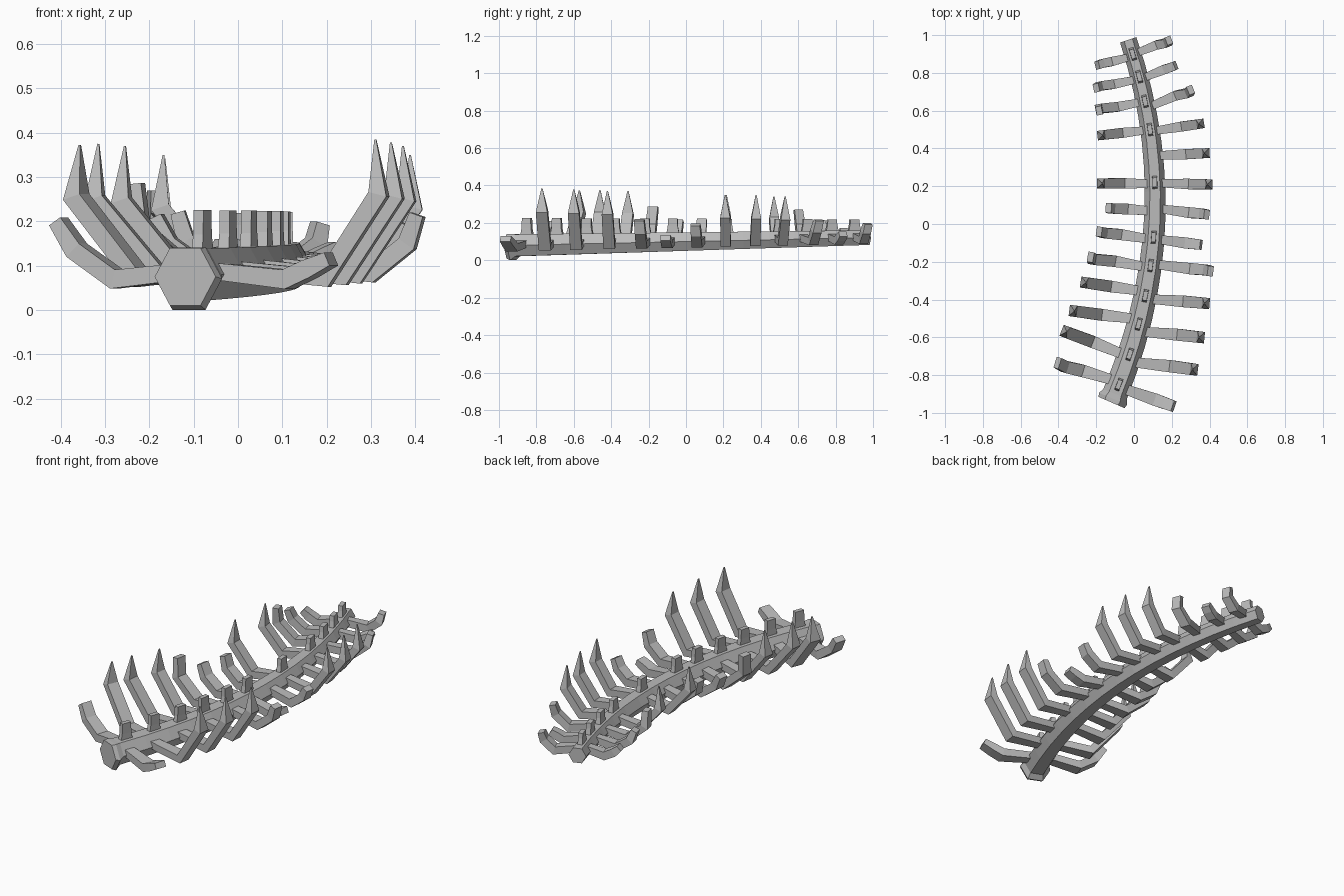
import bpy
import bmesh
from mathutils import Vector

cube = bpy.data.objects.get("Cube")
if cube:
    bpy.data.objects.remove(cube, do_unlink=True)

bone = bpy.data.materials.new("grey_bone")
bone.use_nodes = True
bone.diffuse_color = (0.5, 0.5, 0.5, 1)
bone.node_tree.nodes["Principled BSDF"].inputs["Base Color"].default_value = (0.5, 0.5, 0.5, 1)

UP = Vector((0, 0, 1))


def spine_point(y):
    """Centre of the curved, gently rising backbone."""
    return Vector((0.112 - 0.2 * (y - 0.13) ** 2, y, 0.1 + 0.022 * y))


def spine_radius(y):
    return 0.057 - 0.012 * y


def spine_side(y):
    """Level direction across the backbone, towards +x."""
    return Vector((1, 0.4 * (y - 0.13), 0)).normalized()


def loft(name, rings):
    """Flat-faced skin over a list of equal-length point rings, capped at both ends."""
    bm = bmesh.new()
    loops = [[bm.verts.new(p) for p in ring] for ring in rings]
    n = len(loops[0])
    for a, b in zip(loops, loops[1:]):
        for i in range(n):
            j = (i + 1) % n
            bm.faces.new((a[i], a[j], b[j], b[i]))
    bm.faces.new(loops[0][::-1])
    bm.faces.new(loops[-1])
    bmesh.ops.recalc_face_normals(bm, faces=bm.faces[:])
    mesh = bpy.data.meshes.new(name)
    bm.to_mesh(mesh)
    bm.free()
    mesh.materials.append(bone)
    obj = bpy.data.objects.new(name, mesh)
    bpy.context.collection.objects.link(obj)


def box_ring(centre, u, v, half_u, half_v):
    return [centre + u * half_u * a + v * half_v * b
            for a, b in ((1, 1), (-1, 1), (-1, -1), (1, -1))]


def hex_ring(centre, side, radius):
    h = 3 ** 0.5 / 2
    return [centre + (side * a + UP * b) * radius
            for a, b in ((1, 0), (0.5, h), (-0.5, h), (-1, 0), (-0.5, -h), (0.5, -h))]


# Backbone with a flared front end
front, back, steps = -0.9, 0.975, 14
rings = []
for y, radius, z in ((-0.945, 0.075, 0.075), (-0.925, 0.081, 0.0705)):
    p = spine_point(y)
    p.z = z
    rings.append(hex_ring(p, spine_side(y), radius))
for i in range(steps + 1):
    y = front + (back - front) * i / steps
    rings.append(hex_ring(spine_point(y), spine_side(y), spine_radius(y)))
loft("backbone", rings)

# Upright stubs along the top of the backbone
stubs = (-0.85, -0.69, -0.53, -0.38, -0.22, -0.07, 0.22, 0.5, 0.65, 0.78, 0.9)
for i, y in enumerate(stubs):
    base, side = spine_point(y), spine_side(y)
    along = UP.cross(side)
    base.z += spine_radius(y) * 0.8
    mid, top = base.copy(), base.copy()
    mid.z += 0.035
    top.z = 0.222 - 0.004 * y
    loft(f"backbone_stub_{i + 1}", [
        box_ring(base, side, along, 0.013, 0.034),
        box_ring(mid, side, along, 0.012, 0.027),
        box_ring(top, side, along, 0.012, 0.025)])


def rib(name, root_y, tip_x, tip_y, tip_z):
    """Rib that runs out, bends at a knee and rises to a spike or a blunt end."""
    sign = 1 if tip_x > 0 else -1
    pointed = tip_z > 0.3
    centre = spine_point(root_y)
    root = centre + spine_side(root_y) * sign * spine_radius(root_y) * 0.65
    root.z += 0.006
    tip = Vector((tip_x, tip_y, tip_z))
    knee = centre.lerp(tip, 0.67 if sign > 0 else 0.6)
    knee.z = centre.z - 0.012
    if pointed:
        shoulder = tip.copy()
        shoulder.x += sign * 0.008
        shoulder.z = 0.238 - 0.03 * tip_y
    else:
        shoulder = knee.lerp(tip, 0.5)
        shoulder.x += sign * 0.35 * max(0, tip_z - 0.13)
    path = [root, knee, shoulder, tip]
    out = Vector((tip.x - root.x, tip.y - root.y, 0)).normalized()
    across = UP.cross(out)
    width = 0.029 - 0.005 * root_y
    sizes = [(0.8, 0.019), (1, 0.022), (0.95, 0.021), (0.9, 0.016)]
    if pointed:
        sizes[-1] = (0.1, 0.002)
    rings = []
    for i, p in enumerate(path):
        before = (p - path[i - 1]).normalized() if i else Vector()
        after = (path[i + 1] - p).normalized() if i < len(path) - 1 else Vector()
        normal = (before + after).normalized().cross(across).normalized()
        scale, thick = sizes[i]
        rings.append(box_ring(p, across, normal, width * scale, thick))
    loft(name, rings)


# Ribs, front to back: root y, tip x, tip y, tip z
plus_ribs = (
    (-0.86, 0.21, -0.965, 0.115), (-0.72, 0.31, -0.77, 0.385),
    (-0.56, 0.345, -0.6, 0.378), (-0.39, 0.372, -0.42, 0.37),
    (-0.21, 0.405, -0.25, 0.215), (-0.08, 0.355, -0.11, 0.12),
    (0.08, 0.385, 0.05, 0.19), (0.215, 0.388, 0.21, 0.35),
    (0.36, 0.372, 0.375, 0.35), (0.49, 0.343, 0.53, 0.342),
    (0.62, 0.3, 0.71, 0.215), (0.77, 0.22, 0.84, 0.14),
    (0.9, 0.185, 0.972, 0.195))
minus_ribs = (
    (-0.84, -0.405, -0.735, 0.2), (-0.7, -0.357, -0.57, 0.372),
    (-0.51, -0.315, -0.46, 0.375), (-0.36, -0.255, -0.31, 0.37),
    (-0.23, -0.23, -0.175, 0.285), (-0.08, -0.185, -0.04, 0.21),
    (0.07, -0.135, 0.085, 0.22), (0.215, -0.168, 0.215, 0.35),
    (0.5, -0.166, 0.47, 0.342), (0.65, -0.185, 0.6, 0.27),
    (0.77, -0.2, 0.72, 0.21), (0.89, -0.195, 0.84, 0.16))
for side_name, table in (("left", plus_ribs), ("right", minus_ribs)):
    for i, row in enumerate(table):
        rib(f"{side_name}_rib_{i + 1}", *row)
